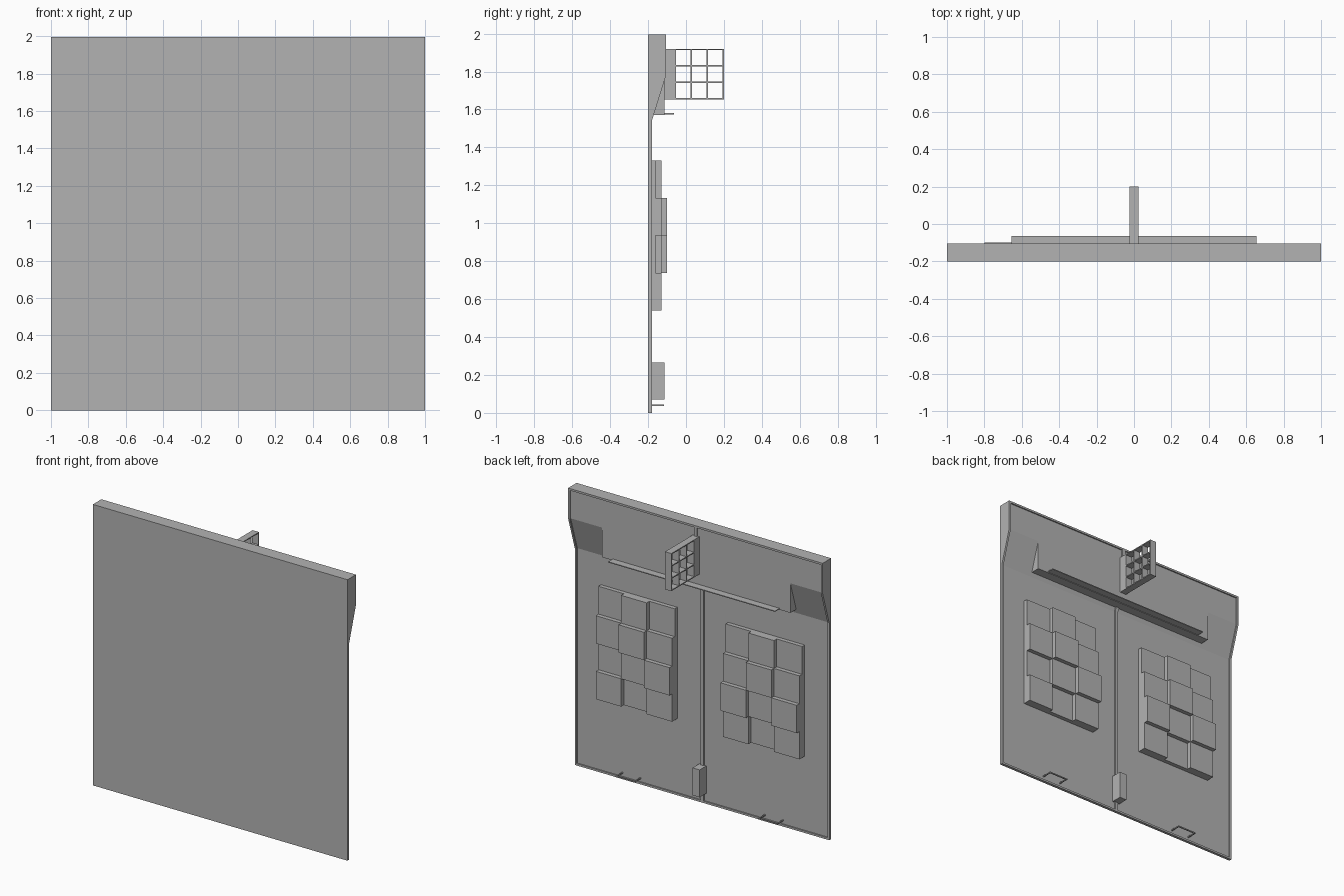
import bpy
import bmesh

cube = bpy.data.objects.get("Cube")
if cube:
    bpy.data.objects.remove(cube, do_unlink=True)

grey = bpy.data.materials.new("plain_grey")
grey.use_nodes = True
COLOUR = (0.45, 0.45, 0.45, 1)
grey.diffuse_color = COLOUR
grey.node_tree.nodes["Principled BSDF"].inputs["Base Color"].default_value = COLOUR

FRONT, TOP = -0.2, 1.995


def finish(name, bm):
    bmesh.ops.recalc_face_normals(bm, faces=bm.faces)
    mesh = bpy.data.meshes.new(name)
    bm.to_mesh(mesh)
    bm.free()
    mesh.materials.append(grey)
    obj = bpy.data.objects.new(name, mesh)
    bpy.context.collection.objects.link(obj)
    return obj


def add_box(bm, x, y, z):
    """Add a box given as (low, high) pairs."""
    verts = bmesh.ops.create_cube(bm, size=1)["verts"]
    for v in verts:
        for i, (low, high) in enumerate((x, y, z)):
            v.co[i] = high if v.co[i] > 0 else low


def boxes(name, *items):
    bm = bmesh.new()
    for item in items:
        add_box(bm, *item)
    return finish(name, bm)


def prism(name, profile, x0, x1):
    """Extrude a side profile of (y, z) points from x0 to x1."""
    bm = bmesh.new()
    face = bm.faces.new([bm.verts.new((x0, y, z)) for y, z in profile])
    new = bmesh.ops.extrude_face_region(bm, geom=[face])["geom"]
    bmesh.ops.translate(bm, vec=(x1 - x0, 0, 0),
                        verts=[g for g in new if isinstance(g, bmesh.types.BMVert)])
    return finish(name, bm)


def side_profile(inset):
    return [(FRONT, 0), (-0.18 - inset, 0), (-0.18 - inset, 1.54),
            (-0.105 - inset, 1.78), (-0.105 - inset, TOP), (FRONT, TOP)]


# Main panel, slightly recessed behind its rims
RIM = 0.014
prism("panel", side_profile(0.009), -1 + RIM, 1 - RIM)
prism("left_rim", side_profile(0), 1 - RIM, 1)
prism("right_rim", side_profile(0), -1, -1 + RIM)
prism("centre_rib", side_profile(0), -0.012, 0.012)
boxes("top_rim", ((-1, 1), (FRONT, -0.105), (TOP - RIM, TOP)))
boxes("bottom_rim", ((-1, 1), (FRONT, -0.18), (0, RIM)))

# Raised header between the sloping corners, with a thin ledge
boxes("header", ((-0.74, 0.74), (-0.195, -0.114), (1.57, TOP - RIM)))
boxes("ledge", ((-0.655, 0.655), (-0.12, -0.063), (1.574, 1.58)))

# Blocks of stepped tiles; rows run from the top, columns from the left
DEPTH = {"L": -0.16, "M": -0.13, "H": -0.10}
TILE = 0.2
LAYOUT = {
    "left_tiles": (0.8, ("LML", "MHM", "LMH", "MLM")),
    "right_tiles": (-0.2, ("LML", "MHM", "HMH", "MLM")),
}
for name, (start, rows) in LAYOUT.items():
    bm = bmesh.new()
    for r, row in enumerate(rows):
        z = 1.33 - r * 0.1975
        for c, level in enumerate(row):
            x = start - c * TILE
            add_box(bm, (x - TILE, x), (-0.195, DEPTH[level]), (z - 0.1975, z))
    finish(name, bm)

# Open lattice fin standing out from the back
WIDE = (-0.025, 0.025)
LOW, HIGH, NEAR, FAR, WALL = 1.653, 1.92, -0.06, 0.2, 0.007
bm = bmesh.new()
add_box(bm, WIDE, (-0.12, NEAR), (LOW, HIGH))
for i in range(4):
    z = LOW + i * (HIGH - LOW - WALL) / 3
    add_box(bm, WIDE, (NEAR, FAR), (z, z + WALL))
    y = NEAR + i * (FAR - NEAR - WALL) / 3
    add_box(bm, WIDE, (y, y + WALL), (LOW, HIGH))
finish("lattice_fin", bm)

# Latch block on the centre rib
boxes("latch_block", ((-0.028, 0.028), (-0.195, -0.113), (0.07, 0.265)))

# Handles near the bottom edge
for name, x in (("left_handle", 0.56), ("right_handle", -0.56)):
    a, b, t, z = x - 0.075, x + 0.075, 0.008, (0.036, 0.044)
    boxes(name, ((a, a + t), (-0.195, -0.115), z),
          ((b - t, b), (-0.195, -0.115), z),
          ((a, b), (-0.123, -0.115), z))
